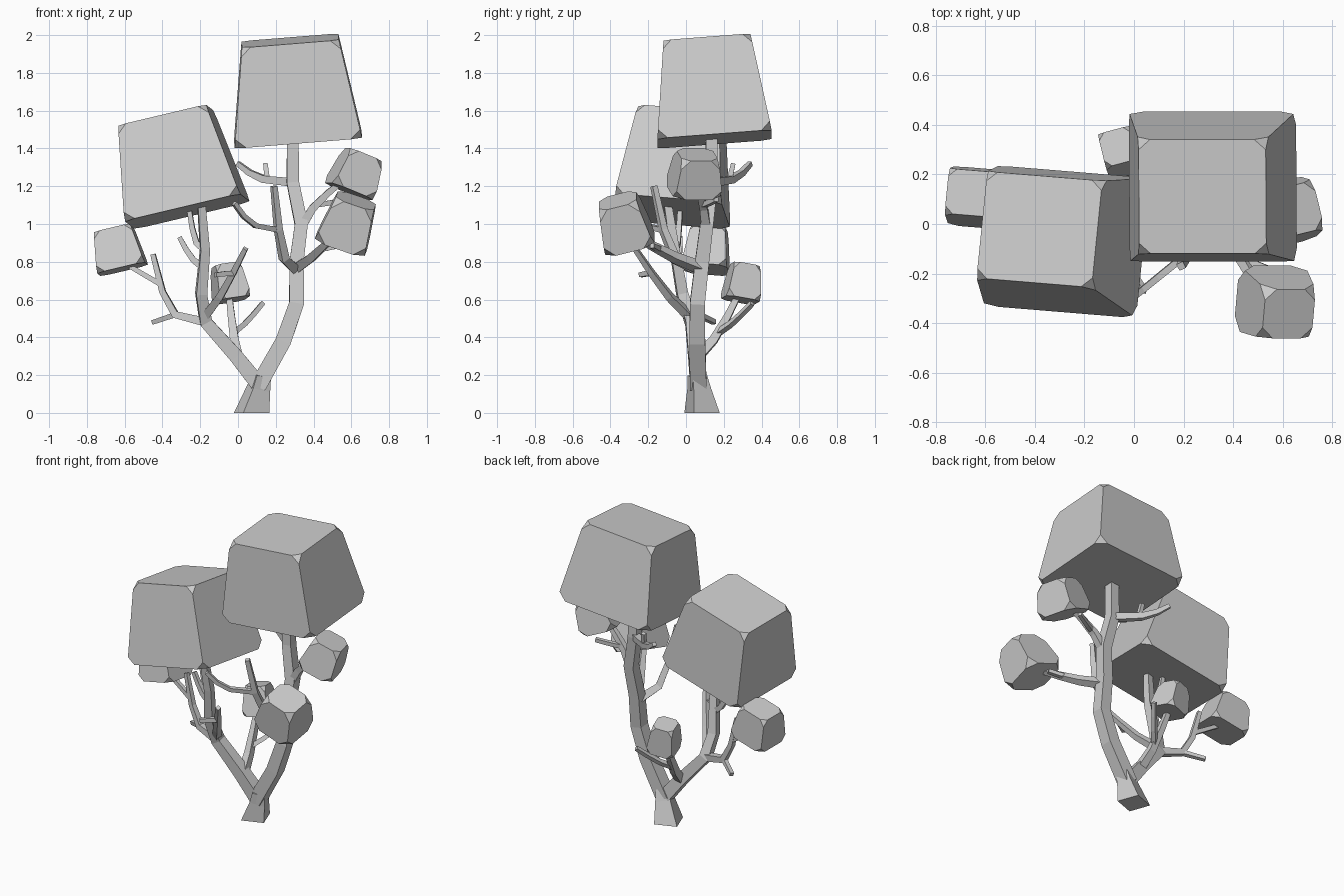
import bpy, bmesh
from math import radians
from mathutils import Vector, Matrix, Euler

if "Cube" in bpy.data.objects:
    bpy.data.objects.remove(bpy.data.objects["Cube"])

RING = [(-1, -1), (1, -1), (1, 1), (-1, 1)]
TAPER = 0.76
paths = {}


def loft(bm, rings):
    """Skin four-sided rings and cap both ends."""
    for a, b in zip(rings, rings[1:]):
        for i in range(4):
            j = (i + 1) % 4
            bm.faces.new((a[i], a[j], b[j], b[i]))
    bm.faces.new(rings[0][::-1])
    bm.faces.new(rings[-1])
    bmesh.ops.recalc_face_normals(bm, faces=bm.faces)


def finish(bm, name):
    me = bpy.data.meshes.new(name)
    bm.to_mesh(me)
    bm.free()
    bpy.context.collection.objects.link(bpy.data.objects.new(name, me))


def leaf_block(name, center, size, rot, cut):
    """Tapered, rotated box with its corners cut off by a percentage."""
    m = Matrix.LocRotScale(Vector(center), Euler([radians(a) for a in rot]), Vector(size))
    bm = bmesh.new()
    loft(bm, [[bm.verts.new(m @ Vector((x * k / 2, y * k / 2, z))) for x, y in RING]
              for k, z in ((1, -.5), (TAPER, .5))])
    bmesh.ops.bevel(bm, geom=bm.verts[:], offset=cut, offset_type='PERCENT',
                    segments=1, profile=0.5, affect='VERTICES')
    finish(bm, name)


def limb(name, pts, r0, r1, flare=None, twist=0):
    """Square tapered tube through points; r is half the side length."""
    pts = [Vector(p) for p in pts]
    n = len(pts)
    paths[name] = (pts, r0, r1)
    bm = bmesh.new()
    rings, prev, u = [], None, None
    for i, p in enumerate(pts):
        d = (pts[min(i + 1, n - 1)] - pts[max(i - 1, 0)]).normalized()
        if flare and i == 0:
            d = Vector((0, 0, 1))
        if u is None:
            ref = Vector((0, 1, 0)) if abs(d.y) < 0.85 else Vector((0, 0, 1))
            u = ref.cross(d).normalized()
            u.rotate(Matrix.Rotation(radians(twist), 3, d))
        else:
            u.rotate(prev.rotation_difference(d))
        prev = d
        v = d.cross(u)
        r = flare if flare and i == 0 else r0 + (r1 - r0) * i / (n - 1)
        rings.append([bm.verts.new(p + u * a * r + v * b * r) for a, b in RING])
    loft(bm, rings)
    finish(bm, name)


def branch(name, parent, at, end, lift):
    """Grow from a point on the parent; lift < 1 goes outward first, then up."""
    pts, r0, r1 = paths[parent]
    i = min(int(at), len(pts) - 2)
    start, end = pts[i].lerp(pts[i + 1], at - i), Vector(end)
    r = max(.014, .7 * (r0 + (r1 - r0) * at / (len(pts) - 1)))
    course = []
    for k in range(4):
        p = start.lerp(end, (k / 3) ** lift)
        p.z = start.z + (end.z - start.z) * (k / 3) ** (1 / lift)
        course.append(p)
    limb(name, course, r, max(.012, r * .55))


# Leaf blocks: two large crowns, four small ones
leaf_block("right_crown", (.297, .131, 1.71), (.677, .607, .525), (4.4, -4.6, 0), 9)
leaf_block("left_crown", (-.325, -.047, 1.314), (.63, .57, .51), (-4.6, -13.3, -4.7), 9)
leaf_block("left_leaf_block", (-.635, .115, .868), (.26, .24, .22), (-4.6, -13.3, -4.7), 17)
leaf_block("front_leaf_block", (.585, -.33, 1.01), (.28, .27, .25), (15, 19, 0), 22)
leaf_block("right_leaf_block", (.625, .05, 1.27), (.24, .26, .21), (0, 22, 14), 22)
leaf_block("back_leaf_block", (-.05, .30, .69), (.175, .185, .19), (-10, -8, 15), 20)

# Flared trunk and its two main stems
limb("trunk_base", [(.072, .085, 0), (.11, .07, .13), (.125, .06, .2)], .058, .04,
     flare=.073, twist=20)
limb("right_stem", [(.105, .065, .14), (.24, .06, .38), (.31, .06, .58), (.31, .085, .8),
                    (.335, .11, 1.0), (.29, .135, 1.22), (.29, .135, 1.47)], .044, .03)
limb("left_stem", [(.11, .065, .15), (-.01, .05, .3), (-.17, .03, .48), (-.195, -.02, .63),
                   (-.175, -.06, .86), (-.195, -.1, 1.12)], .042, .02)

# Branches and twigs on the left stem
branch("left_branch", "left_stem", 2, (-.45, .09, .84), .5)
branch("left_twig", "left_branch", 2.2, (-.58, .11, .78), 1)
branch("left_stub", "left_branch", 1, (-.45, .15, .48), 1)
branch("stem_twig", "left_stem", 3.6, (-.31, -.03, .93), .8)
branch("stem_tip", "left_stem", 4, (-.26, -.03, 1.09), .6)
branch("front_branch", "left_stem", 2.2, (.04, -.27, .87), .9)
branch("front_stub", "front_branch", 2, (-.12, -.24, .73), .8)
branch("back_branch", "left_stem", .9, (-.05, .29, .65), .85)
branch("back_twig", "back_branch", 1.3, (.13, .35, .58), .9)

# Branches and twigs on the right stem
branch("inner_branch", "right_stem", 2.8, (.19, -.17, 1.2), .55)
branch("inner_twig", "inner_branch", 2, (-.02, -.31, 1.11), .6)
branch("lower_right_branch", "right_stem", 2.85, (.52, -.29, .95), .9)
branch("lower_right_twig", "lower_right_branch", 1.7, (.54, -.18, .885), 1)
branch("upper_right_branch", "right_stem", 3.9, (.57, .055, 1.24), 1.2)
branch("upper_right_twig", "upper_right_branch", 1.2, (.57, .16, 1.13), .9)
branch("top_branch", "right_stem", 5, (.0, .34, 1.32), .6)
branch("top_stub", "top_branch", .9, (.145, .25, 1.32), 1)
